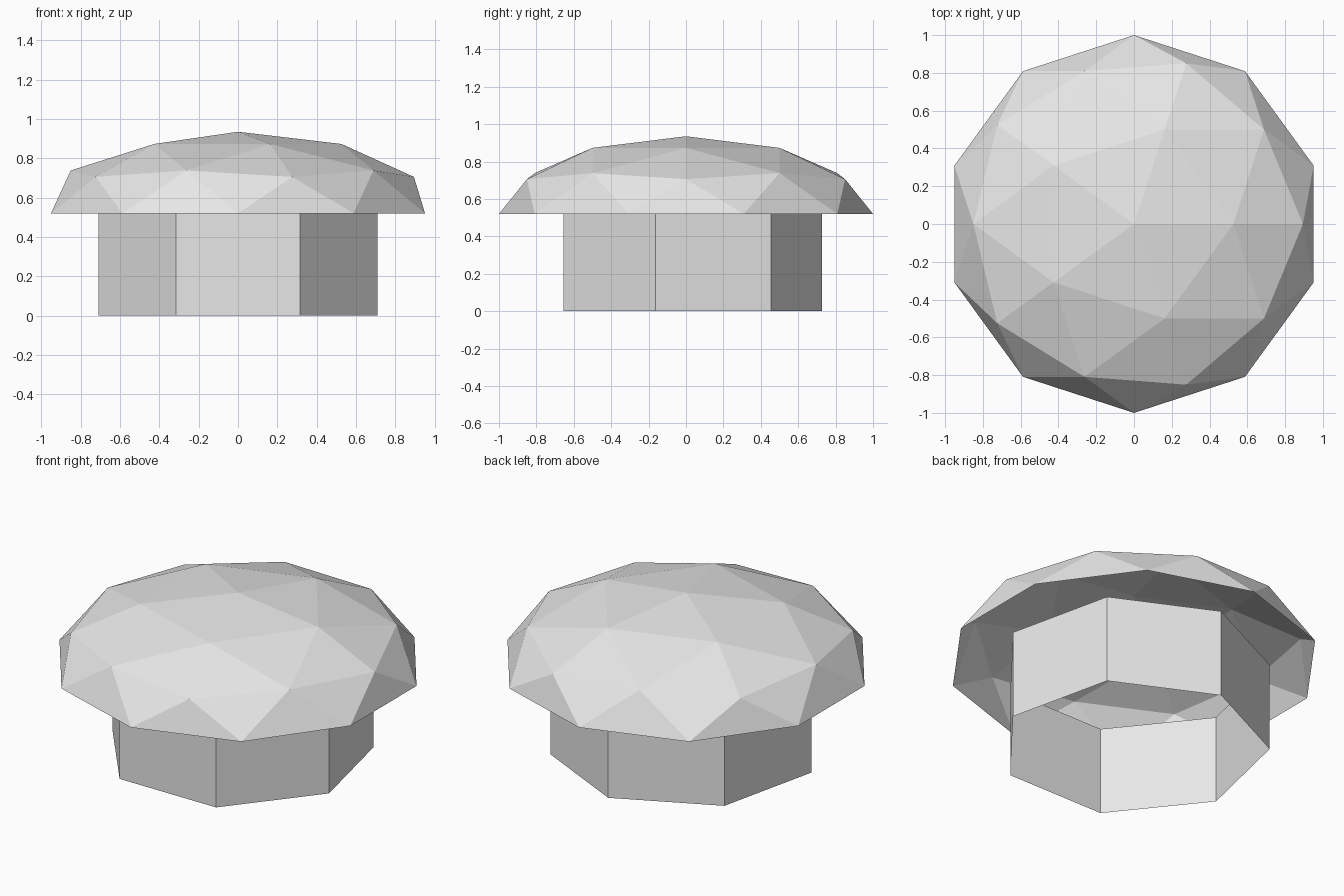
import bpy
import bmesh

default_cube = bpy.data.objects.get("Cube")
if default_cube:
    bpy.data.objects.remove(default_cube, do_unlink=True)

STEM_HEIGHT = 0.52
STEM_RADIUS = 0.727
CAP_HEIGHT = 0.415

# One plain grey for the whole model
grey = bpy.data.materials.new("light_grey")
grey.use_nodes = True
colour = (0.8, 0.8, 0.8, 1)
grey.diffuse_color = colour
grey.node_tree.nodes["Principled BSDF"].inputs["Base Color"].default_value = colour


def finish(obj, name):
    obj.name = name
    obj.data.name = name
    obj.data.materials.clear()
    obj.data.materials.append(grey)
    bpy.ops.object.shade_flat()


# Stem: seven-sided tube, open at both ends
bpy.ops.mesh.primitive_cylinder_add(
    vertices=7, radius=STEM_RADIUS, depth=STEM_HEIGHT,
    end_fill_type='NOTHING', location=(0, 0, STEM_HEIGHT / 2))
finish(bpy.context.object, "stem")

# Cap: flattened upper half of a faceted ball, open underneath
bpy.ops.mesh.primitive_ico_sphere_add(
    subdivisions=2, radius=1, location=(0, 0, STEM_HEIGHT))
cap = bpy.context.object
bm = bmesh.new()
bm.from_mesh(cap.data)
lower = [v for v in bm.verts if v.co.z < -0.01]
bmesh.ops.delete(bm, geom=lower, context='VERTS')
bmesh.ops.scale(bm, vec=(1, 1, CAP_HEIGHT), verts=bm.verts)
bm.to_mesh(cap.data)
bm.free()
finish(cap, "cap")
